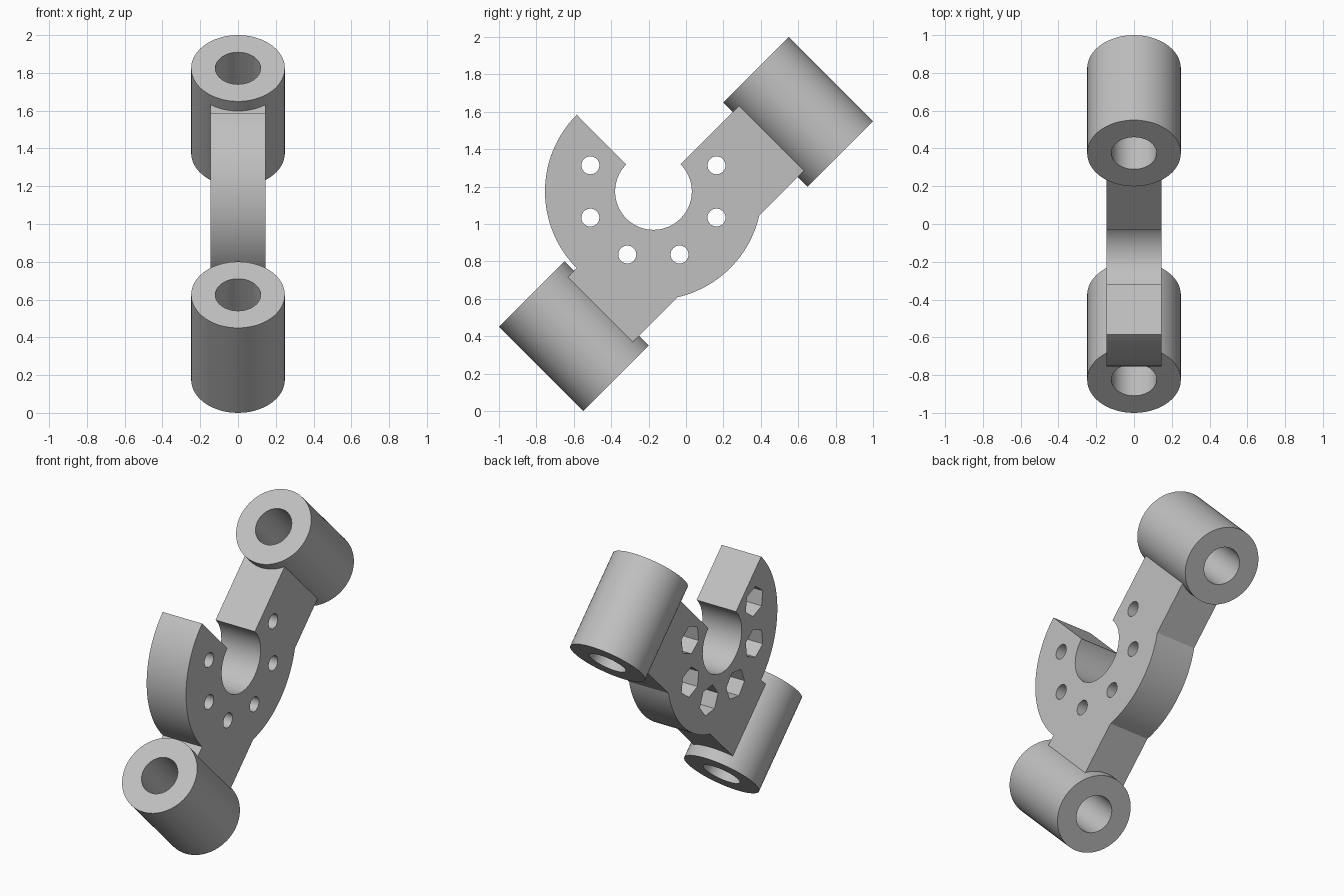
import bpy, bmesh
from math import sin, cos, asin, pi, radians, sqrt
from mathutils import Vector

if "Cube" in bpy.data.objects:
    bpy.data.objects.remove(bpy.data.objects["Cube"])

CY, CZ = -0.174, 1.174          # centre of the round opening
HALF = 0.145                    # half thickness of the plate
R_OUT, R_IN, ARM_W = 0.58, 0.205, 0.49
ARM_END = 0.70                  # arms run into the barrel walls
BARREL_U, BARREL_R, BORE_R, BARREL_L = 0.848, 0.248, 0.12, 0.636

grey = bpy.data.materials.new("plain grey")
grey.use_nodes = True
colour = (0.53, 0.53, 0.53, 1)
grey.diffuse_color = colour
grey.node_tree.nodes["Principled BSDF"].inputs["Base Color"].default_value = colour


def place(x, u, v):
    """u runs along the diagonal between the barrels, v across it."""
    s = sqrt(0.5)
    return Vector((x, CY + (u + v) * s, CZ + (u - v) * s))


def arc(radius, start, end, steps):
    angles = [start + (end - start) * i / steps for i in range(steps + 1)]
    return [(radius * cos(a), radius * sin(a)) for a in angles]


def add_prism(bm, outline, x0, x1):
    low = [bm.verts.new(place(x0, u, v)) for u, v in outline]
    high = [bm.verts.new(place(x1, u, v)) for u, v in outline]
    bm.faces.new(low)
    bm.faces.new(high)
    n = len(outline)
    for i in range(n):
        j = (i + 1) % n
        bm.faces.new((low[i], low[j], high[j], high[i]))


def finish(bm, name):
    bmesh.ops.recalc_face_normals(bm, faces=bm.faces)
    mesh = bpy.data.meshes.new(name)
    bm.to_mesh(mesh)
    bm.free()
    mesh.materials.append(grey)
    obj = bpy.data.objects.new(name, mesh)
    bpy.context.collection.objects.link(obj)
    return obj


def smooth(obj):
    bpy.ops.object.select_all(action="DESELECT")
    obj.select_set(True)
    bpy.context.view_layer.objects.active = obj
    bpy.ops.object.shade_smooth_by_angle(angle=radians(30))


def cut(obj, cutter):
    cutter.hide_render = True
    mod = obj.modifiers.new("cut", "BOOLEAN")
    mod.operation = "DIFFERENCE"
    mod.solver = "EXACT"
    mod.object = cutter
    bpy.ops.object.select_all(action="DESELECT")
    obj.select_set(True)
    bpy.context.view_layer.objects.active = obj
    bpy.ops.object.modifier_apply(modifier=mod.name)
    bpy.data.objects.remove(cutter)


# Plate: open ring with an arm at each end of the diagonal
a0 = asin(ARM_W / R_OUT)
outline = [(ARM_END, 0), (ARM_END, ARM_W)]
outline += arc(R_OUT, a0, pi - a0, 24)
outline += [(-ARM_END, ARM_W), (-ARM_END, 0)]
outline += arc(R_OUT, pi, 1.5 * pi, 32)
outline += arc(R_IN, 1.5 * pi, 0, 64)
bm = bmesh.new()
add_prism(bm, outline, -HALF, HALF)
plate = finish(bm, "clamp_plate")


# Six bolt holes, with hexagonal nut pockets on one side
def hole_cutter(name, radius, sides, x0, x1):
    bm = bmesh.new()
    for i in range(6):
        a = radians(22.5 + 45 * i)
        cu, cv = 0.365 * cos(a), 0.365 * sin(a)
        ring = arc(radius, a, a + 2 * pi, sides)[:-1]
        add_prism(bm, [(cu + u, cv + v) for u, v in ring], x0, x1)
    return finish(bm, name)


cut(plate, hole_cutter("nut_pocket_cutter", 0.097, 6, -0.3, -HALF + 0.12))
cut(plate, hole_cutter("bolt_hole_cutter", 0.048, 32, -0.3, 0.3))
smooth(plate)


# Barrels: bored cylinders lying across the arm ends
def barrel(name, centre_u):
    mid = ARM_W / 2 + 0.001
    v0, v1 = mid - BARREL_L / 2, mid + BARREL_L / 2
    bm = bmesh.new()
    loops = []
    for r, v in ((BARREL_R, v0), (BARREL_R, v1), (BORE_R, v1), (BORE_R, v0)):
        ring = arc(r, 0, 2 * pi, 64)[:-1]
        loops.append([bm.verts.new(place(x, centre_u + u, v)) for x, u in ring])
    for k in range(4):
        a, b = loops[k], loops[(k + 1) % 4]
        for i in range(64):
            j = (i + 1) % 64
            bm.faces.new((a[i], a[j], b[j], b[i]))
    smooth(finish(bm, name))


barrel("upper_barrel", BARREL_U)
barrel("lower_barrel", -BARREL_U)
